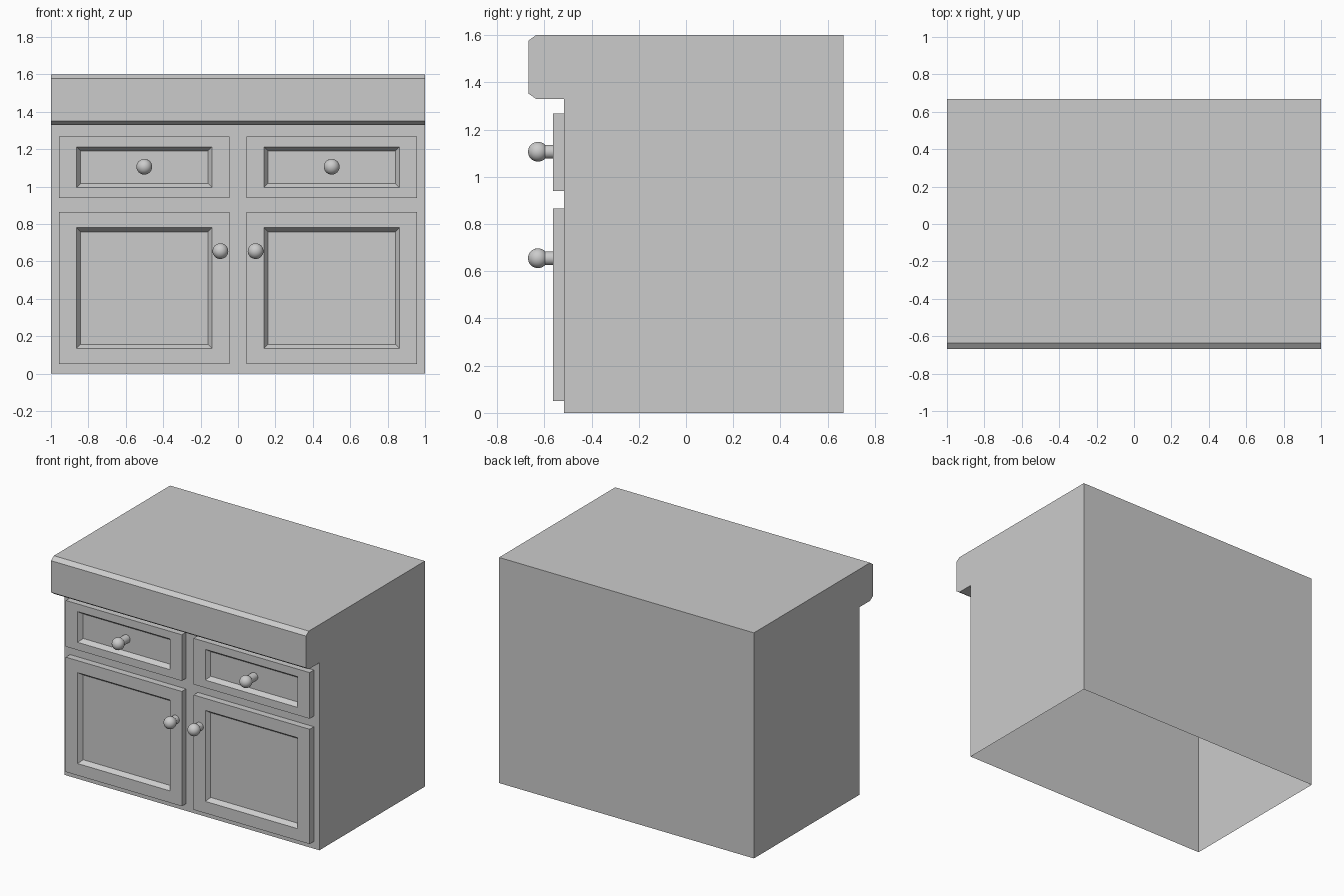
import bpy, bmesh, math

if "Cube" in bpy.data.objects:
    bpy.data.objects.remove(bpy.data.objects["Cube"])

FRONT = -0.516   # carcass front plane
FACE = -0.564    # door and drawer front plane


def finish(bm, name):
    bmesh.ops.recalc_face_normals(bm, faces=bm.faces[:])
    mesh = bpy.data.meshes.new(name)
    bm.to_mesh(mesh)
    bm.free()
    obj = bpy.data.objects.new(name, mesh)
    bpy.context.collection.objects.link(obj)
    return obj


def cabinet_body():
    # Side profile (y, z) swept across x, left open underneath
    profile = [(FRONT, 0), (FRONT, 1.33), (-0.635, 1.33), (-0.667, 1.352),
               (-0.667, 1.577), (-0.635, 1.6), (0.667, 1.6), (0.667, 0)]
    bm = bmesh.new()
    left = [bm.verts.new((-1, y, z)) for y, z in profile]
    right = [bm.verts.new((1, y, z)) for y, z in profile]
    bm.faces.new(left)
    bm.faces.new(right)
    for i in range(len(profile) - 1):
        bm.faces.new((left[i], left[i + 1], right[i + 1], right[i]))
    finish(bm, "cabinet_body")


def panel(name, outer, recess, bevel=0.022, depth=0.03):
    # Raised frame with a bevelled recess; rectangles are (x0, x1, z0, z1)
    x0, x1, z0, z1 = recess
    floor = (x0 + bevel, x1 - bevel, z0 + bevel, z1 - bevel)
    bm = bmesh.new()
    rings = []
    for (a, b, c, d), y in ((outer, FRONT), (outer, FACE), (recess, FACE), (floor, FACE + depth)):
        rings.append([bm.verts.new((x, y, z)) for x, z in ((a, c), (b, c), (b, d), (a, d))])
    for r, s in zip(rings, rings[1:]):
        for i in range(4):
            j = (i + 1) % 4
            bm.faces.new((r[i], r[j], s[j], s[i]))
    bm.faces.new(rings[-1])
    finish(bm, name)


def knob(name, x, z, base):
    # Round ball on a short stem
    bpy.ops.mesh.primitive_uv_sphere_add(segments=32, ring_count=16, radius=0.042,
                                         location=(x, -0.627, z))
    ball = bpy.context.object
    ball.name = name + "_ball"
    bpy.ops.object.shade_smooth_by_angle()
    tip = -0.6
    bpy.ops.mesh.primitive_cylinder_add(vertices=32, radius=0.029, depth=base - tip,
                                        location=(x, (base + tip) / 2, z),
                                        rotation=(math.pi / 2, 0, 0))
    bpy.context.object.name = name + "_stem"
    bpy.ops.object.shade_smooth_by_angle()


cabinet_body()

# Mirrored drawers, doors and knobs
for side, sx in (("left", -1), ("right", 1)):
    xo = sorted((sx * 0.046, sx * 0.957))
    xr = sorted((sx * 0.138, sx * 0.863))
    panel(side + "_drawer", (*xo, 0.94, 1.267), (*xr, 0.995, 1.213))
    panel(side + "_door", (*xo, 0.051, 0.865), (*xr, 0.135, 0.78))
    knob(side + "_drawer_knob", sx * 0.501, 1.106, FACE + 0.03)
    knob(side + "_door_knob", sx * 0.094, 0.655, FACE)
